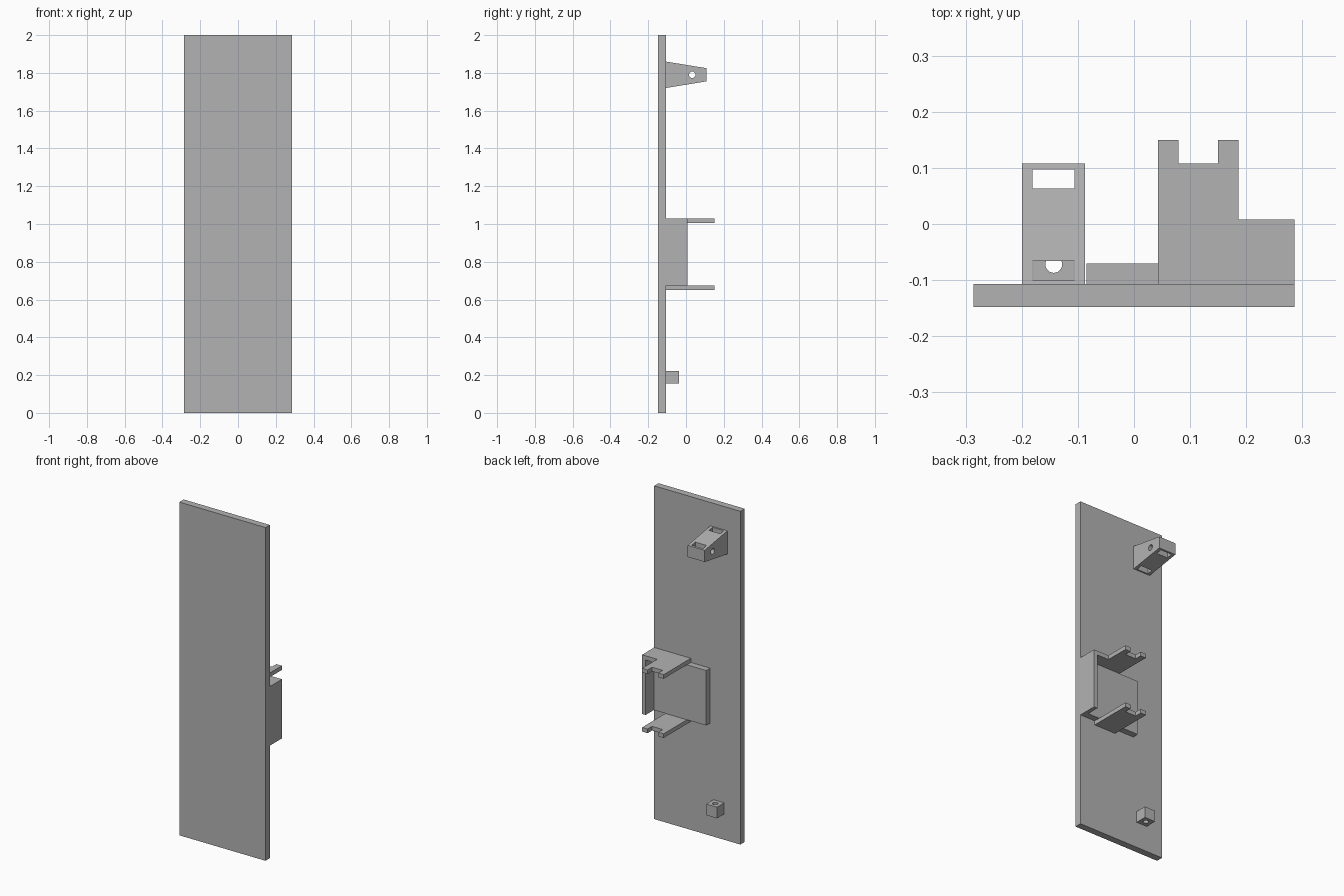
import bpy
import bmesh
from mathutils import Matrix, Vector

cube = bpy.data.objects.get("Cube")
if cube:
    bpy.data.objects.remove(cube, do_unlink=True)

grey = bpy.data.materials.new("plain grey")
grey.use_nodes = True
colour = (0.45, 0.45, 0.45, 1)
grey.diffuse_color = colour
grey.node_tree.nodes["Principled BSDF"].inputs["Base Color"].default_value = colour


def finish(name, bm):
    bmesh.ops.recalc_face_normals(bm, faces=bm.faces)
    mesh = bpy.data.meshes.new(name)
    bm.to_mesh(mesh)
    bm.free()
    mesh.materials.append(grey)
    obj = bpy.data.objects.new(name, mesh)
    bpy.context.scene.collection.objects.link(obj)
    return obj


def prism(name, outline, low, high, axis="Z"):
    """Extrude an (x, y) outline along Z, or a (y, z) outline along X."""
    place = (lambda a, b: (a, b, low)) if axis == "Z" else (lambda a, b: (low, a, b))
    step = Vector((0, 0, high - low)) if axis == "Z" else Vector((high - low, 0, 0))
    bm = bmesh.new()
    face = bm.faces.new([bm.verts.new(place(a, b)) for a, b in outline])
    result = bmesh.ops.extrude_face_region(bm, geom=[face])
    moved = [v for v in result["geom"] if isinstance(v, bmesh.types.BMVert)]
    bmesh.ops.translate(bm, verts=moved, vec=step)
    return finish(name, bm)


def box(name, x0, x1, y0, y1, z0, z1):
    return prism(name, [(x0, y0), (x1, y0), (x1, y1), (x0, y1)], z0, z1)


def rod(name, centre, radius, depth, axis):
    bm = bmesh.new()
    turn = Matrix.Rotation(1.570796, 4, "Y") if axis == "X" else Matrix()
    bmesh.ops.create_cone(bm, cap_ends=True, segments=32, radius1=radius, radius2=radius,
                          depth=depth, matrix=Matrix.Translation(centre) @ turn)
    return finish(name, bm)


def cut(target, cutter):
    cutter.hide_render = True
    cutter.hide_viewport = True
    cutter.display_type = "WIRE"
    mod = target.modifiers.new(cutter.name, "BOOLEAN")
    mod.operation = "DIFFERENCE"
    mod.solver = "EXACT"
    mod.object = cutter


BACK = -0.107

# Tall back panel
box("panel", -0.286, 0.286, -0.148, BACK, 0, 2)

# Tapered upper bracket with two slots and a cross hole
bracket = prism("upper_bracket", [(BACK, 1.72), (0.108, 1.755), (0.108, 1.825), (BACK, 1.86)],
                -0.2, -0.087, "X")
for label, y0 in (("inner", -0.1), ("outer", 0.063)):
    cut(bracket, box(label + "_slot_cutter", -0.181, -0.106, y0, y0 + 0.034, 1.6, 2))
cut(bracket, rod("cross_hole_cutter", (-0.143, 0.033, 1.79), 0.017, 0.3, "X"))

# Small lower block with a vertical hole
block = box("lower_block", -0.179, -0.108, BACK, -0.038, 0.155, 0.222)
cut(block, rod("block_hole_cutter", (-0.143, -0.072, 0.19), 0.015, 0.2, "Z"))

# Holder: backing slab, side wall, and two forked plates
box("holder_slab", -0.085, 0.262, BACK, -0.07, 0.675, 1.005)
box("holder_side_wall", 0.262, 0.286, BACK, 0.008, 0.675, 1.005)
fork = [(0.186, 0.15), (0.15, 0.15), (0.15, 0.108), (0.079, 0.108),
        (0.079, 0.15), (0.043, 0.15), (0.043, BACK)]
prism("holder_bottom_plate", fork + [(0.186, BACK)], 0.65, 0.675)
prism("holder_top_plate", fork + [(0.286, BACK), (0.286, 0.008), (0.186, 0.008)], 1.005, 1.03)
